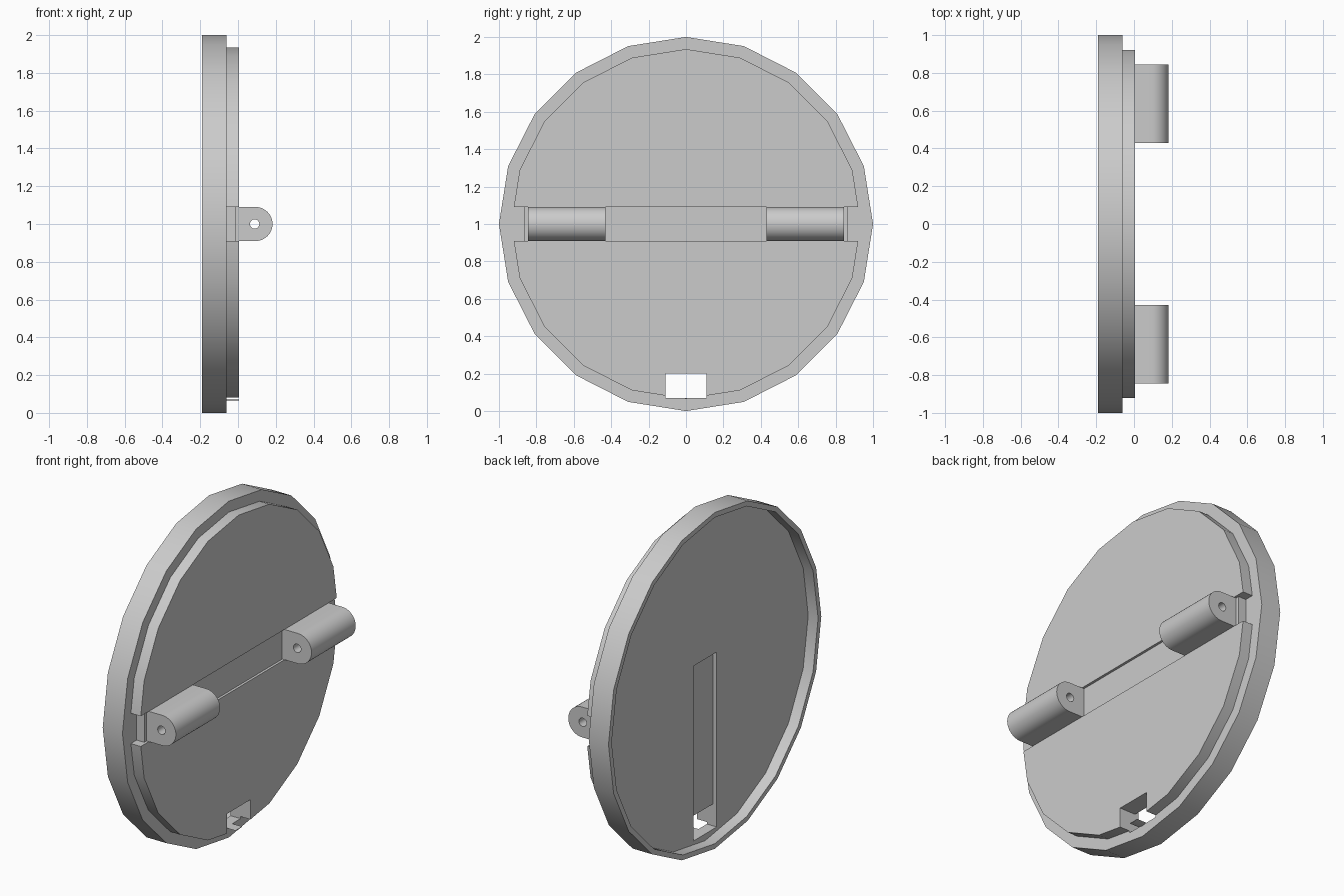
import bpy, bmesh
from math import sin, cos, pi
from mathutils import Vector

cube = bpy.data.objects.get("Cube")
if cube:
    bpy.data.objects.remove(cube, do_unlink=True)

grey = bpy.data.materials.new("plain grey")
grey.use_nodes = True
colour = (0.6, 0.6, 0.6, 1)
grey.diffuse_color = colour
grey.node_tree.nodes["Principled BSDF"].inputs["Base Color"].default_value = colour


def prism(name, points, offset):
    """Extrude a closed outline along an offset vector."""
    bm = bmesh.new()
    face = bm.faces.new([bm.verts.new(p) for p in points])
    grown = bmesh.ops.extrude_face_region(bm, geom=[face])["geom"]
    bmesh.ops.translate(bm, vec=Vector(offset),
                        verts=[v for v in grown if isinstance(v, bmesh.types.BMVert)])
    bmesh.ops.recalc_face_normals(bm, faces=bm.faces)
    mesh = bpy.data.meshes.new(name)
    bm.to_mesh(mesh)
    bm.free()
    mesh.materials.append(grey)
    obj = bpy.data.objects.new(name, mesh)
    bpy.context.collection.objects.link(obj)
    return obj


def disc(name, radius, x0, x1, sides=20):
    ring = [(x0, radius * cos(2 * pi * i / sides), 1 + radius * sin(2 * pi * i / sides))
            for i in range(sides)]
    return prism(name, ring, (x1 - x0, 0, 0))


def box(name, x, y, z):
    corners = [(x[0], y[0], z[0]), (x[0], y[1], z[0]), (x[0], y[1], z[1]), (x[0], y[0], z[1])]
    return prism(name, corners, (x[1] - x[0], 0, 0))


def combine(target, tool, operation):
    """Apply a boolean and remove the tool."""
    mod = target.modifiers.new("combine", "BOOLEAN")
    mod.operation, mod.object, mod.solver = operation, tool, "EXACT"
    activate(target)
    bpy.ops.object.modifier_apply(modifier=mod.name)
    bpy.data.objects.remove(tool, do_unlink=True)


def activate(obj):
    bpy.ops.object.select_all(action="DESELECT")
    obj.select_set(True)
    bpy.context.view_layer.objects.active = obj


def smooth(obj):
    activate(obj)
    bpy.ops.object.shade_smooth_by_angle(angle=pi / 6)


BACK, STEP, FRONT, FLOOR = -0.19, -0.06, 0.005, -0.125
GROOVE = FRONT - 0.015
HALF = 0.09  # half height of the lugs and their groove

# Raised boss with a shallow groove and open ends
boss = disc("boss", 0.935, -0.09, FRONT)
combine(boss, box("groove", (GROOVE, 0.2), (-1.2, 1.2), (1 - HALF, 1 + HALF)), "DIFFERENCE")
for side in (-1, 1):
    ys = sorted((side * 0.866, side * 1.2))
    combine(boss, box("end_gap", (-0.3, 0.2), ys, (1 - HALF, 1 + HALF)), "DIFFERENCE")

# Cover: rimmed disc, boss, back slot and bottom notch
cover = disc("cover", 1.0, BACK, STEP)
combine(cover, disc("recess", 0.97, BACK - 0.1, FLOOR), "DIFFERENCE")
combine(cover, boss, "UNION")
combine(cover, box("slot", (BACK - 0.1, FLOOR + 0.025), (-0.11, 0.11), (0.07, 1.11)), "DIFFERENCE")
combine(cover, box("notch", (-0.4, 0.2), (-0.11, 0.11), (0.07, 0.2)), "DIFFERENCE")
smooth(cover)

# Two round-ended hinge lugs with a pin hole
CENTRE = 0.093
for name, y0 in (("right_lug", -0.845), ("left_lug", 0.43)):
    arc = [(CENTRE + HALF * cos(a), y0, 1 + HALF * sin(a))
           for a in (-pi / 2 + pi * i / 20 for i in range(21))]
    root = [(GROOVE - 0.002, y0, 1 + HALF), (GROOVE - 0.002, y0, 1 - HALF)]
    lug = prism(name, arc + root, (0, 0.415, 0))
    hole = [(0.088 + 0.025 * cos(pi * i / 10), y0 - 0.1, 1 + 0.025 * sin(pi * i / 10))
            for i in range(20)]
    combine(lug, prism("pin_hole", hole, (0, 0.7, 0)), "DIFFERENCE")
    smooth(lug)
